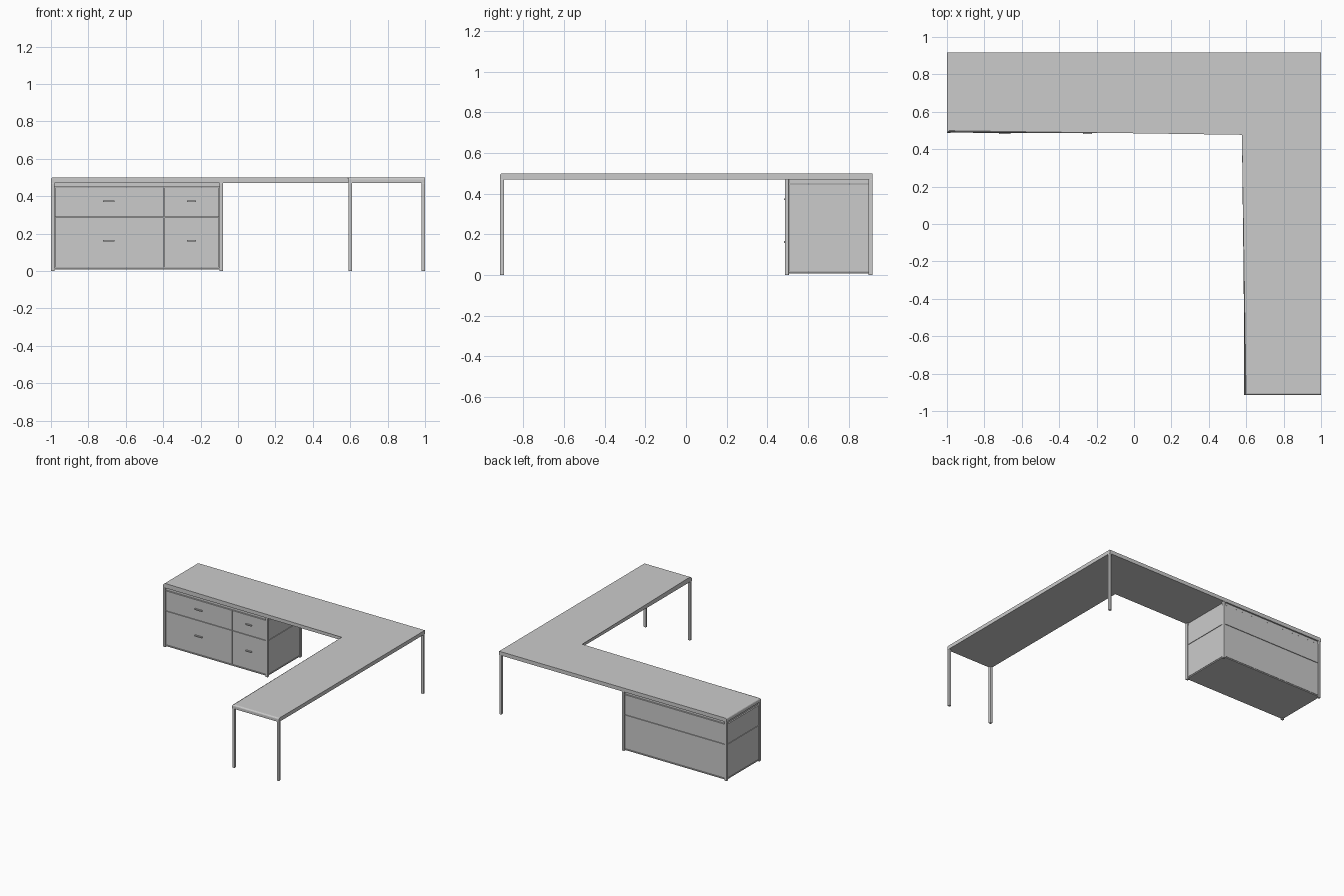
import bpy, bmesh

if "Cube" in bpy.data.objects:
    bpy.data.objects.remove(bpy.data.objects["Cube"])

def box(name, x0, x1, y0, y1, z0, z1, bevel=0.0):
    bm = bmesh.new()
    bmesh.ops.create_cube(bm, size=1)
    for v in bm.verts:
        v.co = ((x0 + x1) / 2 + v.co.x * (x1 - x0),
                (y0 + y1) / 2 + v.co.y * (y1 - y0),
                (z0 + z1) / 2 + v.co.z * (z1 - z0))
    me = bpy.data.meshes.new(name)
    bm.to_mesh(me)
    bm.free()
    ob = bpy.data.objects.new(name, me)
    bpy.context.collection.objects.link(ob)
    if bevel:
        m = ob.modifiers.new("bevel", 'BEVEL')
        m.width = bevel
        m.segments = 2
    return ob

# L-shaped desktop, upper edges rounded on the user sides and the ends
outline = [(-1, .488), (.588, .488), (.588, -.915), (1, -.915), (1, .918), (-1, .918)]
ROUNDED = (0, 1, 2, 5)
bm = bmesh.new()
low = [bm.verts.new((x, y, .47)) for x, y in outline]
top = [bm.verts.new((x, y, .50)) for x, y in outline]
bm.faces.new(low[::-1])
bm.faces.new(top)
n = len(outline)
for i in range(n):
    j = (i + 1) % n
    bm.faces.new((low[i], low[j], top[j], top[i]))
edges = [bm.edges.get((top[i], top[(i + 1) % n])) for i in ROUNDED]
bmesh.ops.bevel(bm, geom=edges, offset=.011, segments=3, profile=.5, affect='EDGES')
bmesh.ops.recalc_face_normals(bm, faces=bm.faces[:])
me = bpy.data.meshes.new("desktop")
bm.to_mesh(me)
bm.free()
bpy.context.collection.objects.link(bpy.data.objects.new("desktop", me))

# Square posts: three under the return and corner, four framing the cabinet
H = .01
posts = [(.6, -.905), (.99, -.905), (.99, .908),
         (-.99, .496), (-.99, .908), (-.09, .496), (-.09, .908)]
for i, (x, y) in enumerate(posts):
    box(f"leg_{i + 1}", x - H, x + H, y - H, y + H, 0, .472, .003)

# Cabinet core, bottom plate and top rail
box("cabinet_core", -.988, -.092, .502, .904, .02, .446)
box("cabinet_bottom", -.994, -.086, .492, .912, .008, .016)
box("cabinet_top_rail", -.988, -.092, .498, .906, .45, .471)

# Panels in two tiers on every side, with thin seams between
TIERS = [(.019, .285), (.289, .446)]
COLS = [(-.979, -.398, -.69, .031), (-.394, -.101, -.248, .024)]
for t, (z0, z1) in enumerate(TIERS):
    hz = (.163, .373)[t]
    for c, (x0, x1, hx, hw) in enumerate(COLS):
        box(f"drawer_front_{c}_{t}", x0, x1, .493, .503, z0, z1)
        box(f"drawer_pull_{c}_{t}", hx - hw, hx + hw, .481, .495, hz - .004, hz + .004)
    for c, (x0, x1) in enumerate([(-.979, -.398), (-.394, -.101)]):
        box(f"back_panel_{c}_{t}", x0, x1, .9, .911, z0, z1)
    box(f"left_panel_{t}", -.994, -.984, .507, .897, z0, z1)
    box(f"right_panel_{t}", -.096, -.086, .507, .897, z0, z1)
